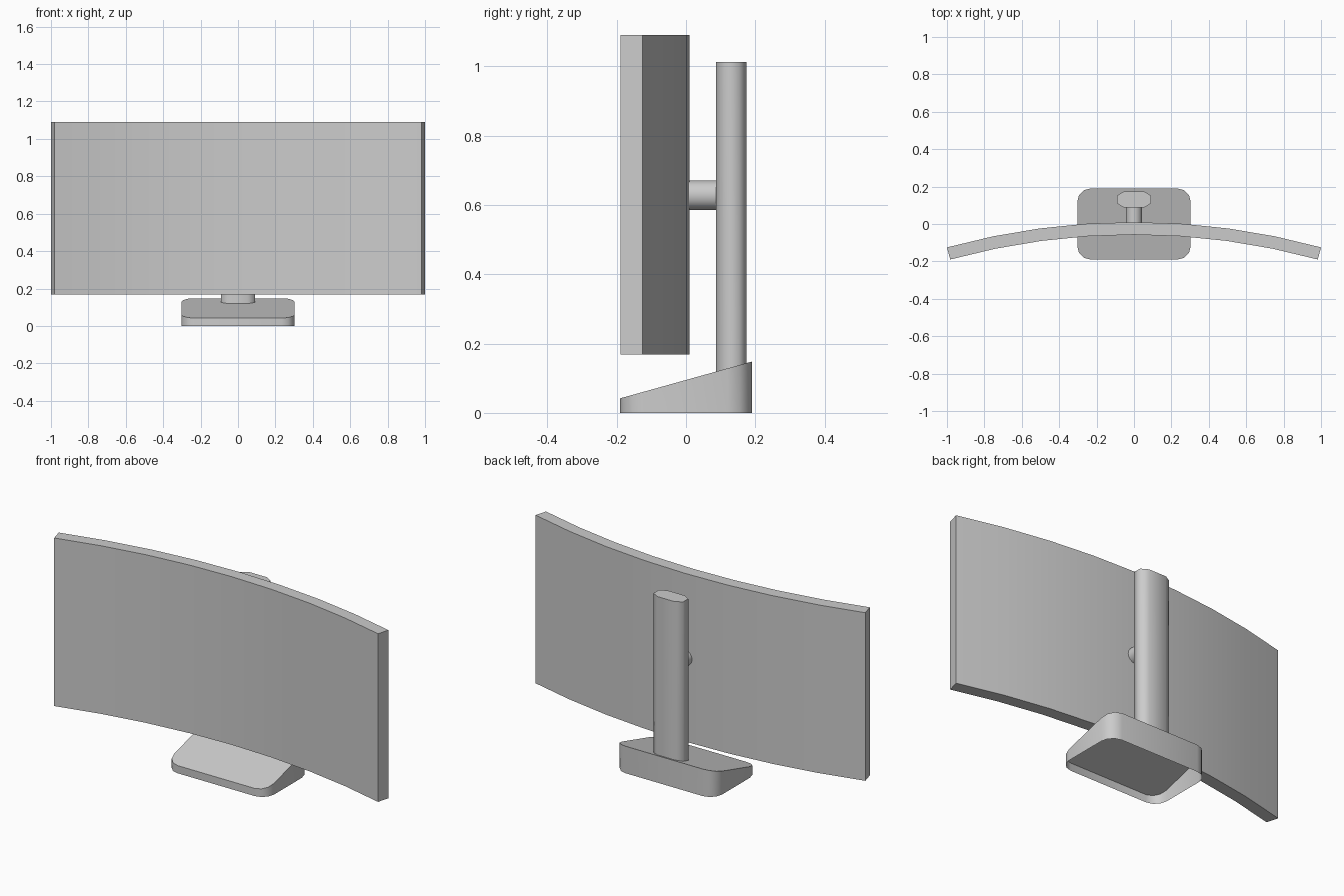
import bpy, bmesh, math

if "Cube" in bpy.data.objects:
    bpy.data.objects.remove(bpy.data.objects["Cube"])


def base_top(y):
    return 0.042 + (y + 0.19) / 0.38 * 0.106


def prism(name, outline, bottom, top, cap_bottom=True, angle=50):
    """Extrude a counter-clockwise outline between two height functions."""
    bm = bmesh.new()
    lo = [bm.verts.new((x, y, bottom(y))) for x, y in outline]
    hi = [bm.verts.new((x, y, top(y))) for x, y in outline]
    n = len(outline)
    for i in range(n):
        j = (i + 1) % n
        bm.faces.new((lo[i], lo[j], hi[j], hi[i]))
    bm.faces.new(hi)
    if cap_bottom:
        bm.faces.new(lo[::-1])
    mesh = bpy.data.meshes.new(name)
    bm.to_mesh(mesh)
    bm.free()
    obj = bpy.data.objects.new(name, mesh)
    bpy.context.collection.objects.link(obj)
    smooth(obj, angle)
    return obj


def smooth(obj, angle):
    bpy.ops.object.select_all(action='DESELECT')
    obj.select_set(True)
    bpy.context.view_layer.objects.active = obj
    bpy.ops.object.shade_smooth_by_angle(angle=math.radians(angle))


# Curved screen: two concentric arcs, eight segments
R, half, seg, thick = 3.77, 0.2685, 8, 0.067
angles = [-half + 2 * half * i / seg for i in range(seg + 1)]
cy = 0.01 - R


def arc(r, angs):
    return [(r * math.sin(a), cy + r * math.cos(a)) for a in angs]


prism("screen", arc(R - thick, angles) + arc(R, angles[::-1]),
      lambda y: 0.168, lambda y: 1.09)

# Wedge base: rounded rectangle with sloping top and open underside
r, hx, hy = 0.07, 0.303, 0.19
outline = []
for k, (sx, sy) in enumerate([(1, 1), (-1, 1), (-1, -1), (1, -1)]):
    for i in range(4):
        a = math.pi / 2 * (k + i / 3)
        outline.append((sx * (hx - r) + r * math.cos(a),
                        sy * (hy - r) + r * math.sin(a)))
prism("base", outline, lambda y: 0.0, base_top, cap_bottom=False)

# Post: flattened octagon standing on the slope
post = [(0.09, 0.022), (0.052, 0.044), (-0.052, 0.044), (-0.09, 0.022),
        (-0.09, -0.022), (-0.052, -0.044), (0.052, -0.044), (0.09, -0.022)]
prism("post", [(x, y + 0.131) for x, y in post],
      base_top, lambda y: 1.012, angle=65)

# Mount joining the screen to the post
bpy.ops.mesh.primitive_cylinder_add(vertices=16, radius=0.043, depth=0.085,
                                    location=(0, 0.0475, 0.628),
                                    rotation=(math.pi / 2, 0, 0))
mount = bpy.context.object
mount.name = "mount"
smooth(mount, 50)
